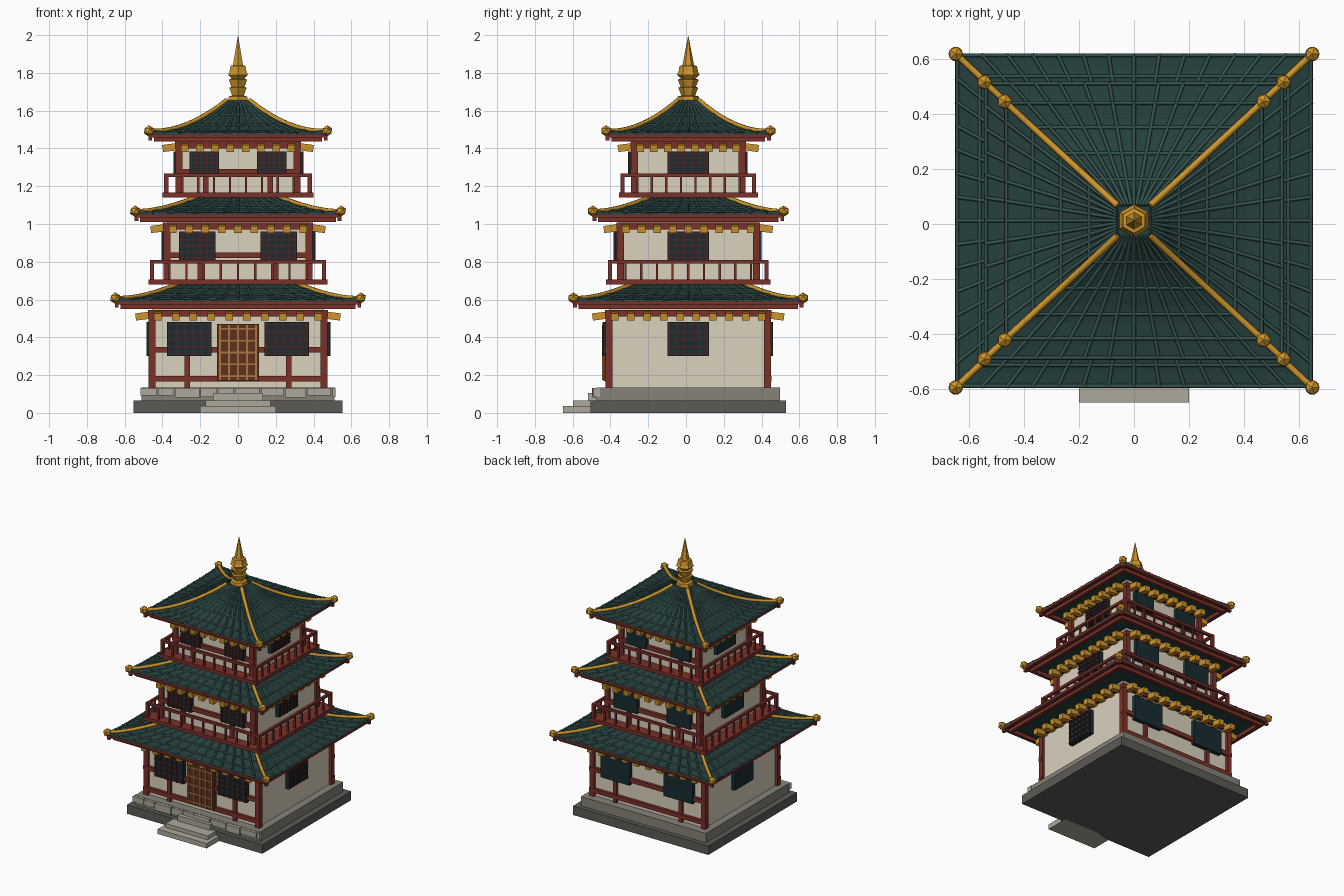
import bpy, bmesh, math, random
from mathutils import Matrix, Vector

if "Cube" in bpy.data.objects:
    bpy.data.objects.remove(bpy.data.objects["Cube"])

random.seed(4)
CY = 0.012  # tower axis sits slightly behind the origin because of the front steps


def mat(name, *rgb):
    m = bpy.data.materials.new(name)
    m.diffuse_color = [(c / 255) ** 2.2 for c in rgb] + [1]
    m.use_nodes = True
    m.node_tree.nodes["Principled BSDF"].inputs["Base Color"].default_value = m.diffuse_color
    return m


RED = mat("red_timber", 122, 52, 45)
WALL = mat("plaster", 218, 209, 188)
TEAL = mat("roof_tile", 42, 66, 64)
RIB = mat("roof_rib", 55, 84, 80)
GOLD = mat("gold", 206, 148, 46)
GLASS = mat("window_dark", 30, 48, 52)
LATT = mat("window_bars", 78, 40, 38)
DOOR = mat("door_wood", 98, 50, 34)
TAN = mat("door_bars", 168, 118, 66)
DARK = mat("stone_dark", 92, 91, 87)
MID = mat("stone_mid", 132, 129, 119)
LIGHT = mat("stone_light", 172, 167, 153)


def box(bm, c, s, k=0, tilt=0):
    """Box in the frame of side k (0 front, 1 right, 2 back, 3 left)."""
    m = (Matrix.Translation((0, CY, 0)) @ Matrix.Rotation(k * math.pi / 2, 4, 'Z')
         @ Matrix.Translation(c) @ Matrix.Rotation(tilt, 4, 'X') @ Matrix.Diagonal((*s, 1)))
    bmesh.ops.create_cube(bm, size=1, matrix=m)


def finish(bm, name, material):
    me = bpy.data.meshes.new(name)
    bmesh.ops.recalc_face_normals(bm, faces=bm.faces)
    bm.to_mesh(me)
    bm.free()
    me.materials.append(material)
    ob = bpy.data.objects.new(name, me)
    bpy.context.collection.objects.link(ob)
    return ob


def boxes(name, material, items):
    bm = bmesh.new()
    for it in items:
        box(bm, *it)
    return finish(bm, name, material)


def tubes(name, material, paths, radius, res=0):
    cu = bpy.data.curves.new(name, 'CURVE')
    cu.dimensions = '3D'
    cu.bevel_depth, cu.bevel_resolution, cu.use_fill_caps = radius, res, True
    for path in paths:
        sp = cu.splines.new('POLY')
        sp.points.add(len(path) - 1)
        for p, co in zip(sp.points, path):
            p.co = (*co, 1)
    cu.materials.append(material)
    ob = bpy.data.objects.new(name, cu)
    bpy.context.collection.objects.link(ob)
    bpy.ops.object.select_all(action='DESELECT')
    ob.select_set(True)
    bpy.context.view_layer.objects.active = ob
    bpy.ops.object.convert(target='MESH')


def spread(n, half):
    return [-half + 2 * half * i / (n - 1) for i in range(n)]


def roof(tag, hx, hy, inner, ze, zi, p, ribs):
    def pt(k, s, t, dz=0.0):
        f = (inner + (hx - inner) * t) / hx
        a, d = (hx, hy) if k % 2 == 0 else (hy, hx)
        z = ze + (zi - ze) * (1 - t) ** p + 0.012 * abs(s) ** 5 * t ** 3 + dz
        return Matrix.Rotation(k * math.pi / 2, 3, 'Z') @ Vector((a * f * s, -d * f, z)) + Vector((0, CY, 0))

    # curved tile shell with flat soffit
    bm = bmesh.new()
    ns, nt = 10, 6
    for k in range(4):
        rows = [[bm.verts.new(pt(k, s, j / nt)) for s in spread(ns + 1, 1)] for j in range(nt + 1)]
        rows.append([bm.verts.new(pt(k, s, 1, -0.018)) for s in spread(ns + 1, 1)])
        soffit = [pt(k, s, 0.0) for s in spread(ns + 1, 1)]
        rows.append([bm.verts.new((v.x, v.y, ze - 0.012)) for v in soffit])
        for r0, r1 in zip(rows, rows[1:]):
            for i in range(ns):
                bm.faces.new((r0[i], r0[i + 1], r1[i + 1], r1[i]))
        top, low = rows[0], rows[-1]
        for i in range(ns):
            bm.faces.new((low[i], low[i + 1], top[i + 1], top[i]))
    bmesh.ops.remove_doubles(bm, verts=bm.verts, dist=1e-4)
    cap = [v for v in bm.verts if abs(v.co.z - zi) < 1e-4]
    cap.sort(key=lambda v: math.atan2(v.co.y - CY, v.co.x))
    bm.faces.new(cap)
    finish(bm, "roof_" + tag, TEAL)
    # fanned ribs, tile courses, corner ridges
    paths = [[pt(k, s, j / 8, 0.002) for j in range(9)] for k in range(4) for s in spread(ribs + 2, 1)[1:-1]]
    paths += [[pt(k, s, t, 0.001) for s in spread(9, 1)] for k in range(4) for t in (0.25, 0.5, 0.75, 0.985)]
    tubes("roof_ribs_" + tag, RIB, paths, 0.007)
    tubes("corner_ridges_" + tag, GOLD,
          [[pt(k, 1, j / 10, 0.006) for j in range(11)] for k in range(4)], 0.012, 1)
    # eave timbers and corner knobs
    items = []
    for k in range(4):
        a, d = (hx, hy) if k % 2 == 0 else (hy, hx)
        items.append(((0, -d + 0.008, ze - 0.01), (2 * a - 0.015, 0.02, 0.016), k))
        items.append(((0, -d + 0.04, ze - 0.028), (2 * a - 0.06, 0.025, 0.026), k))
        items.append(((a - 0.008, -d + 0.008, ze - 0.022), (0.02, 0.02, 0.026), k))
    boxes("eave_timbers_" + tag, RED, items)
    bm = bmesh.new()
    for k in range(4):
        bmesh.ops.create_icosphere(bm, subdivisions=1, radius=0.03,
                                   matrix=Matrix.Translation(pt(k, 1, 1, 0.004)))
    finish(bm, "corner_knobs_" + tag, GOLD)


def storey(tag, hx, hy, z0, z1, zb, win, wz, postx, nb, low=None):
    dims = [(hx, hy) if k % 2 == 0 else (hy, hx) for k in range(4)]
    h, zc = z1 - z0, (z0 + z1) / 2
    boxes("walls_" + tag, WALL, [((0, 0, zc + 0.015), (2 * hx, 2 * hy, h + 0.03))])
    # posts and beams
    fr, br = [], []
    for k, (a, d) in enumerate(dims):
        fr.append(((a, -d, zc), (0.037, 0.037, h), k))
        fr.append(((0, -d, z1 - 0.018), (2 * a + 0.04, 0.042, 0.036), k))
        if k % 2 == 0:
            fr.append(((0, -d - 0.006, zb), (2 * a + 0.04, 0.03, 0.03), k))
            if low:
                fr.append(((0, -d - 0.006, low), (2 * a + 0.04, 0.03, 0.03), k))
            for x in (-postx, postx):
                fr.append(((x, -d - 0.002, (z0 + zb) / 2), (0.028, 0.03, zb - z0), k))
        for u in spread(nb, a - 0.03):
            br.append(((u, -d - 0.045, z1 - 0.032), (0.04, 0.085, 0.038), k, 0.13))
    boxes("timber_frame_" + tag, RED, fr)
    boxes("eave_brackets_" + tag, GOLD, br)
    # windows: pair on front and back, single on the sides, bars on front and right
    panes, bars = [], []
    zm, wh = sum(wz) / 2, wz[1] - wz[0]
    for k, (a, d) in enumerate(dims):
        x0, x1 = win
        for u, w in ([(-(x0 + x1) / 2, x1 - x0), ((x0 + x1) / 2, x1 - x0)] if k % 2 == 0 else [(0, 0.22)]):
            panes.append(((u, -d - 0.012, zm), (w, 0.034, wh), k))
            if k < 2:
                for v in spread(6, w / 2 - 0.012):
                    bars.append(((u + v, -d - 0.031, zm), (0.007, 0.008, wh), k))
                for v in spread(5, wh / 2 - 0.012):
                    bars.append(((u, -d - 0.031, zm + v), (w, 0.008, 0.007), k))
    boxes("windows_" + tag, GLASS, panes)
    boxes("window_bars_" + tag, LATT, bars)


def balcony(tag, hx, hy, z, top, n):
    items = [((0, 0, z + 0.013), (2 * hx, 2 * hy, 0.026))]
    for k in range(4):
        a, d = (hx - 0.02, hy - 0.02) if k % 2 == 0 else (hy - 0.02, hx - 0.02)
        items.append(((0, -d, top - 0.009), (2 * a + 0.02, 0.018, 0.018), k))
        items.append(((a, -d, (z + top) / 2), (0.022, 0.022, top - z), k))
        for u in spread(n, a)[1:-1]:
            items.append(((u, -d, (z + top) / 2), (0.012, 0.012, top - z), k))
    boxes("balcony_" + tag, RED, items)


# stone base, front coping stones and steps
boxes("base_slab", DARK, [((0, 0, 0.033), (1.105, 1.035, 0.066))])
boxes("base_upper", MID, [((0, 0, 0.1), (1.02, 0.97, 0.07))])
stones, x = [], -0.52
while x < 0.5:
    w = min(random.uniform(0.08, 0.14), 0.52 - x)
    hgt = random.uniform(0.04, 0.055)
    stones.append(((x + w / 2, -0.485, 0.133 - hgt / 2), (w - 0.006, random.uniform(0.03, 0.05), hgt)))
    x += w
boxes("front_stones", LIGHT, stones)
boxes("front_steps", LIGHT, [((0, -0.575, 0.018), (0.4, 0.175, 0.036)),
                             ((0, -0.545, 0.05), (0.345, 0.13, 0.03)),
                             ((0, -0.5, 0.085), (0.265, 0.06, 0.04))])

# three storeys with roofs and balconies
storey("lower", 0.455, 0.42, 0.13, 0.545, 0.335, (0.14, 0.375), (0.3, 0.48), 0.268, 10, 0.18)
roof("lower", 0.65, 0.608, 0.30, 0.592, 0.685, 1.6, 13)
balcony("middle", 0.475, 0.435, 0.68, 0.81, 11)
storey("middle", 0.375, 0.36, 0.68, 1.008, 0.835, (0.12, 0.313), (0.81, 0.96), 0.2, 9)
roof("middle", 0.545, 0.505, 0.20, 1.052, 1.145, 1.5, 11)
balcony("upper", 0.40, 0.368, 1.14, 1.267, 10)
storey("upper", 0.312, 0.285, 1.14, 1.437, 1.275, (0.1, 0.258), (1.262, 1.385), 0.17, 8)
roof("upper", 0.472, 0.435, 0.06, 1.477, 1.65, 1.9, 11)

# front door with lattice
boxes("door", DOOR, [((0, -0.43, 0.32), (0.22, 0.04, 0.3))])
boxes("door_bars", TAN, [((u, -0.452, 0.32), (0.009, 0.01, 0.29)) for u in spread(5, 0.095)]
      + [((0, -0.452, 0.32 + v), (0.2, 0.01, 0.009)) for v in spread(5, 0.125)])

# six-sided finial lathed from a profile
profile = [(0.066, 1.615), (0.056, 1.675), (0.036, 1.68), (0.053, 1.722), (0.04, 1.726), (0.056, 1.765),
           (0.038, 1.768), (0.06, 1.79), (0.052, 1.805), (0.046, 1.837), (0.031, 1.84), (0.001, 1.995)]
bm = bmesh.new()
rings = [[bm.verts.new((r * math.cos(math.pi * (i / 3 + 0.5)), CY + r * math.sin(math.pi * (i / 3 + 0.5)), z))
          for i in range(6)] for r, z in profile]
for r0, r1 in zip(rings, rings[1:]):
    for i in range(6):
        bm.faces.new((r0[i], r0[(i + 1) % 6], r1[(i + 1) % 6], r1[i]))
bm.faces.new(rings[0])
bm.faces.new(rings[-1])
finish(bm, "finial", GOLD)
